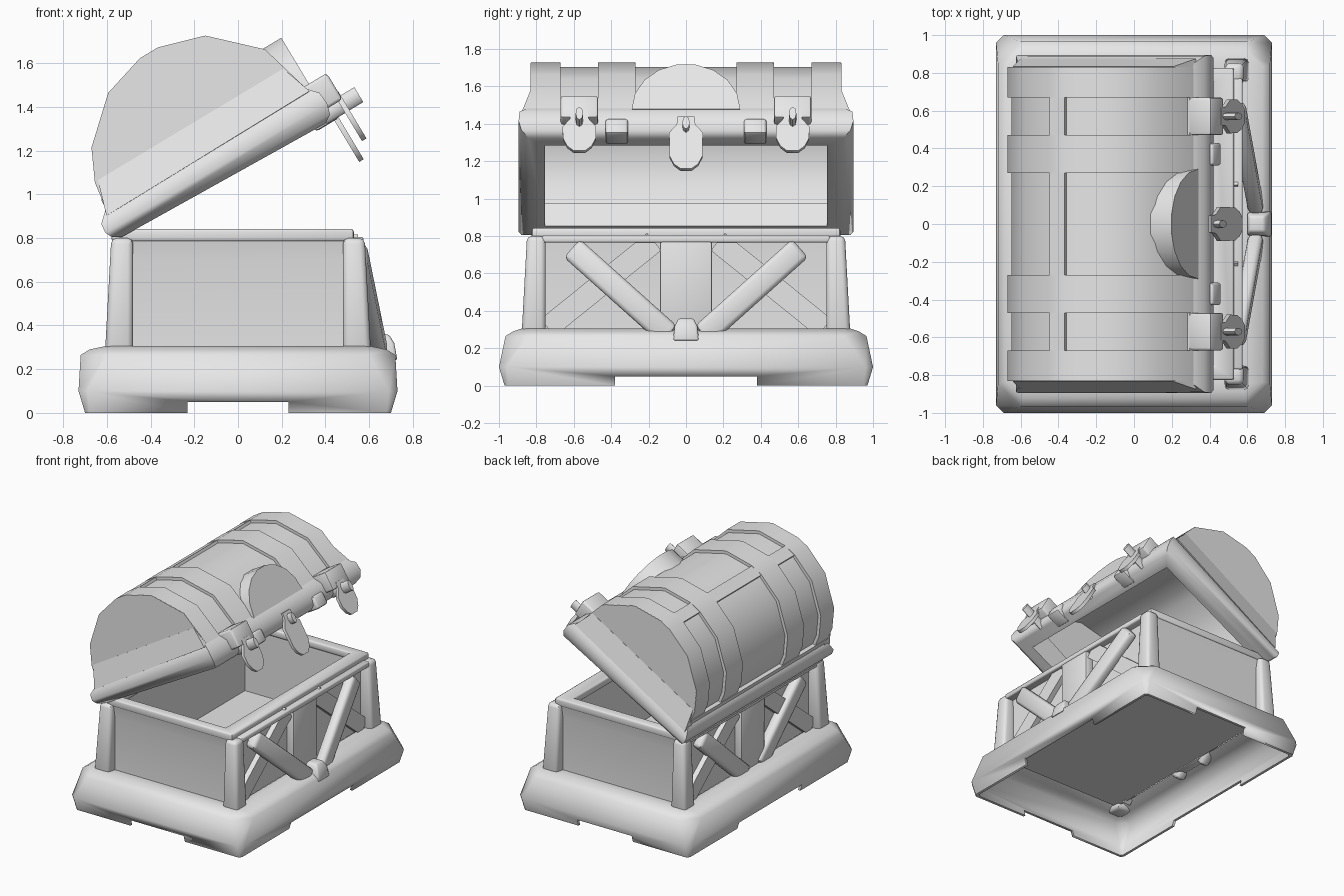
import bpy, bmesh, math
from mathutils import Matrix, Vector

old = bpy.data.objects.get("Cube")
if old:
    bpy.data.objects.remove(old, do_unlink=True)

grey = bpy.data.materials.new("plain grey")
grey.use_nodes = True
grey.diffuse_color = (0.8, 0.8, 0.8, 1)
grey.node_tree.nodes["Principled BSDF"].inputs["Base Color"].default_value = (0.8, 0.8, 0.8, 1)

# The lid is modelled level, then tipped open around its hinge
OPEN = Matrix.Translation((-0.54, 0, 0.80)) @ Matrix.Rotation(math.radians(-31), 4, 'Y')


def loft(name, loops, wrap=False, lid=False, bevel=0, smooth=45):
    """Skin equal-length loops of points; wrap joins last to first."""
    bm = bmesh.new()
    rows = [[bm.verts.new(p) for p in loop] for loop in loops]
    n = len(rows[0])
    pairs = list(zip(rows, rows[1:])) + ([(rows[-1], rows[0])] if wrap else [])
    for a, b in pairs:
        for i in range(n):
            j = (i + 1) % n
            bm.faces.new((a[i], a[j], b[j], b[i]))
    if not wrap:
        bm.faces.new(rows[0][::-1])
        bm.faces.new(rows[-1])
    bmesh.ops.recalc_face_normals(bm, faces=bm.faces)
    mesh = bpy.data.meshes.new(name)
    bm.to_mesh(mesh)
    bm.free()
    if lid:
        mesh.transform(OPEN)
    mesh.materials.append(grey)
    obj = bpy.data.objects.new(name, mesh)
    bpy.context.collection.objects.link(obj)
    bpy.ops.object.select_all(action='DESELECT')
    obj.select_set(True)
    bpy.context.view_layer.objects.active = obj
    if bevel:
        mod = obj.modifiers.new("Rounded edges", 'BEVEL')
        mod.width, mod.segments = bevel, 2
        bpy.ops.object.modifier_apply(modifier=mod.name)
    bpy.ops.object.shade_smooth_by_angle(angle=math.radians(smooth))
    return obj


def rect(x0, x1, y0, y1, z):
    return [(x0, y0, z), (x1, y0, z), (x1, y1, z), (x0, y1, z)]


def box(name, x, y, z, **kw):
    return loft(name, [rect(*x, *y, z[0]), rect(*x, *y, z[1])], **kw)


def frame(name, outer, inner, z, **kw):
    """Rectangular ring."""
    return loft(name, [rect(*outer, z[0]), rect(*outer, z[1]),
                       rect(*inner, z[1]), rect(*inner, z[0])], wrap=True, **kw)


def bar(name, a, b, width, depth, **kw):
    """Rectangular beam between two points, its depth facing x."""
    a, b = Vector(a), Vector(b)
    side = (b - a).cross(Vector((1, 0, 0))).normalized() * width / 2
    out = Vector((depth / 2, 0, 0))
    return loft(name, [[p + side + out, p - side + out, p - side - out, p + side - out]
                       for p in (a, b)], **kw)


def chamfered(x, y, c, z):
    return [(x - c, -y, z), (x, c - y, z), (x, y - c, z), (x - c, y, z),
            (c - x, y, z), (-x, y - c, z), (-x, c - y, z), (c - x, -y, z)]


# Hollow flared plinth, its corners cut back towards the top, with a notch under each side
plinth = loft("plinth", [chamfered(*s) for s in (
    (0.68, 0.95, 0.02, 0), (0.70, 0.97, 0.02, 0), (0.73, 1.0, 0.04, 0.10),
    (0.72, 0.965, 0.12, 0.265), (0.68, 0.925, 0.09, 0.29), (0.61, 0.88, 0.03, 0.305),
    (0.53, 0.80, 0.02, 0.295), (0.60, 0.86, 0.02, 0.26), (0.69, 0.94, 0.08, 0.24),
    (0.71, 0.98, 0.03, 0.10))], wrap=True, smooth=60)
for x, y in ((0.23, 1.2), (0.9, 0.38)):
    cutter = box("notch_cutter", (-x, x), (-y, y), (-0.1, 0.05))
    cutter.hide_render = True
    mod = plinth.modifiers.new("Notch", 'BOOLEAN')
    mod.operation, mod.object, mod.solver = 'DIFFERENCE', cutter, 'EXACT'
    bpy.ops.object.select_all(action='DESELECT')
    bpy.context.view_layer.objects.active = plinth
    plinth.select_set(True)
    bpy.ops.object.modifier_apply(modifier=mod.name)
    bpy.data.objects.remove(cutter, do_unlink=True)

# Inner tub: floor, recessed walls flaring out to the rim
box("floor", (-0.50, 0.50), (-0.79, 0.79), (0.28, 0.30))
loft("tub_walls", [rect(-0.51, 0.51, -0.80, 0.80, 0.28), rect(-0.51, 0.51, -0.80, 0.80, 0.70),
                   rect(-0.54, 0.52, -0.82, 0.82, 0.80), rect(-0.47, 0.45, -0.76, 0.76, 0.80),
                   rect(-0.48, 0.48, -0.77, 0.77, 0.28)], wrap=True)
frame("tub_rim", (-0.58, 0.53, -0.825, 0.825), (-0.46, 0.42, -0.75, 0.75), (0.785, 0.842), bevel=0.012)

# Tapered corner posts
for sx in (1, -1):
    for sy in (1, -1):
        loft("corner_post", [
            [(sx * x, sy * y, z) for x, y in ((0.48, 0.75), (xo, 0.75), (xo, yo), (0.48, yo))]
            for xo, yo, z in ((0.61, 0.88, 0.25), (0.58, 0.85, 0.80))], bevel=0.025)

# Trusses on both long sides; the front pair of braces leans outward
for sx, label in ((1, "front"), (-1, "back")):
    top, foot = (0.55, 0.645) if sx > 0 else (0.54, 0.55)
    box(label + "_centre_post", sorted((sx * 0.50, sx * 0.57)), (-0.14, 0.14), (0.27, 0.79), bevel=0.012)
    box(label + "_top_rail", sorted((sx * 0.50, sx * 0.575)), (-0.77, 0.77), (0.765, 0.805), bevel=0.01)
    for sy in (1, -1):
        bar(label + "_main_brace", (sx * top, sy * 0.61, 0.735), (sx * foot, sy * 0.09, 0.27),
            0.13, 0.08, bevel=0.025)
        bar(label + "_cross_brace", (sx * 0.52, sy * 0.17, 0.77), (sx * 0.52, sy * 0.74, 0.31),
            0.12, 0.06)
loft("catch_stud", [rect(0.60, 0.73, -0.07, 0.07, 0.24), rect(0.60, 0.715, -0.06, 0.06, 0.32),
                    rect(0.61, 0.69, -0.04, 0.04, 0.36)], bevel=0.012)


# Lid frame: rounded ring, shallower towards the hinge
def lid_ring(inset, low, high):
    """Rectangle whose height runs from low at the hinge to high at the front."""
    y = 0.895 - inset
    return [(inset - 0.045, -y, low), (1.13 - inset, -y, high),
            (1.13 - inset, y, high), (inset - 0.045, y, low)]


loft("lid_frame", [lid_ring(0.055, 0.0, -0.035), lid_ring(0.015, 0.025, -0.01),
                   lid_ring(0.0, 0.055, 0.04), lid_ring(0.005, 0.10, 0.10),
                   lid_ring(0.06, 0.15, 0.16), lid_ring(0.14, 0.15, 0.16),
                   lid_ring(0.14, 0.005, -0.03)], wrap=True, lid=True)

CX, CZ, R = 0.55, 0.12, 0.541
FACETS = (0, 31, 61, 85, 95, 118, 146, 163, 180)


def arc_point(deg, r, y):
    t = math.radians(deg)
    return (CX + r * math.cos(t), y, CZ + r * math.sin(t))


def arch(name, y0, y1, r0, r1, angles=FACETS):
    """Faceted slab following the lid's round top."""
    return loft(name, [[arc_point(a, r0, y0), arc_point(a, r1, y0),
                        arc_point(a, r1, y1), arc_point(a, r0, y1)] for a in angles], lid=True)


# Round top, raised straps and end caps
arch("lid_shell", -0.80, 0.80, 0.485, 0.518)
for s in (1, -1):
    for y0, y1 in ((0.67, 0.83), (0.27, 0.47)):
        arch("lid_strap", *sorted((s * y0, s * y1)), 0.50, R)
    # the cap spreads slightly where it meets the frame
    loft("lid_end", [[arc_point(a, R - 0.001, s * 0.77) for a in FACETS],
                     [arc_point(a, R - 0.001, s * 0.832) for a in FACETS]], lid=True)
    loft("lid_end_skirt", [[(0.0, s * 0.80, 0.12), (1.09, s * 0.80, 0.12),
                            (1.09, s * 0.875, 0.13), (0.0, s * 0.875, 0.12)],
                           [(0.05, s * 0.80, 0.28), (1.04, s * 0.80, 0.28),
                            (1.04, s * 0.833, 0.28), (0.05, s * 0.833, 0.28)]], lid=True)
for ends in ((85, 95), (172, 180)):
    arch("lengthwise_strap", -0.82, 0.82, 0.50, R - 0.002, ends)

# Half-round hood on the lid front, its back following the round top
hood = [(0.29 * math.cos(math.radians(a)), 0.13 + 0.28 * math.sin(math.radians(a)))
        for a in range(0, 181, 20)]
loft("hood", [[(CX + math.sqrt(0.25 - (q - CZ) ** 2), y, q) for y, q in hood],
              [(1.105, y, q) for y, q in hood]], lid=True)


def clasp(name, y, plate, tip, peg):
    """Round-ended tongue with a peg."""
    half = [(0.045, 0.06), (0.05, 0.01), (0.09, -0.04), (0.088, tip + 0.08),
            (0.065, tip + 0.03), (0.03, tip)]
    shape = half + [(-a, b) for a, b in reversed(half)]
    loft(name + "_tongue", [[(p, y + a, b) for a, b in shape]
                            for p in (plate - 0.012, plate + 0.012)], lid=True)
    ring = [(0.02 * math.cos(i * math.pi / 4), 0.04 * math.sin(i * math.pi / 4)) for i in range(8)]
    loft(name + "_peg", [[(p, y + a, b) for a, b in ring] for p in (1.08, peg)], lid=True)


clasp("centre_clasp", 0, 1.13, -0.265, 1.18)
for s, label in ((1, "left"), (-1, "right")):
    clasp(label + "_clasp", s * 0.57, 1.19, -0.19, 1.275)
    box(label + "_clasp_mount", (1.03, 1.20), (s * 0.57 - 0.10, s * 0.57 + 0.10), (0.02, 0.16),
        lid=True, bevel=0.015)
    box(label + "_frame_block", (1.02, 1.145), (s * 0.37 - 0.06, s * 0.37 + 0.06), (-0.045, 0.05),
        lid=True, bevel=0.015)
